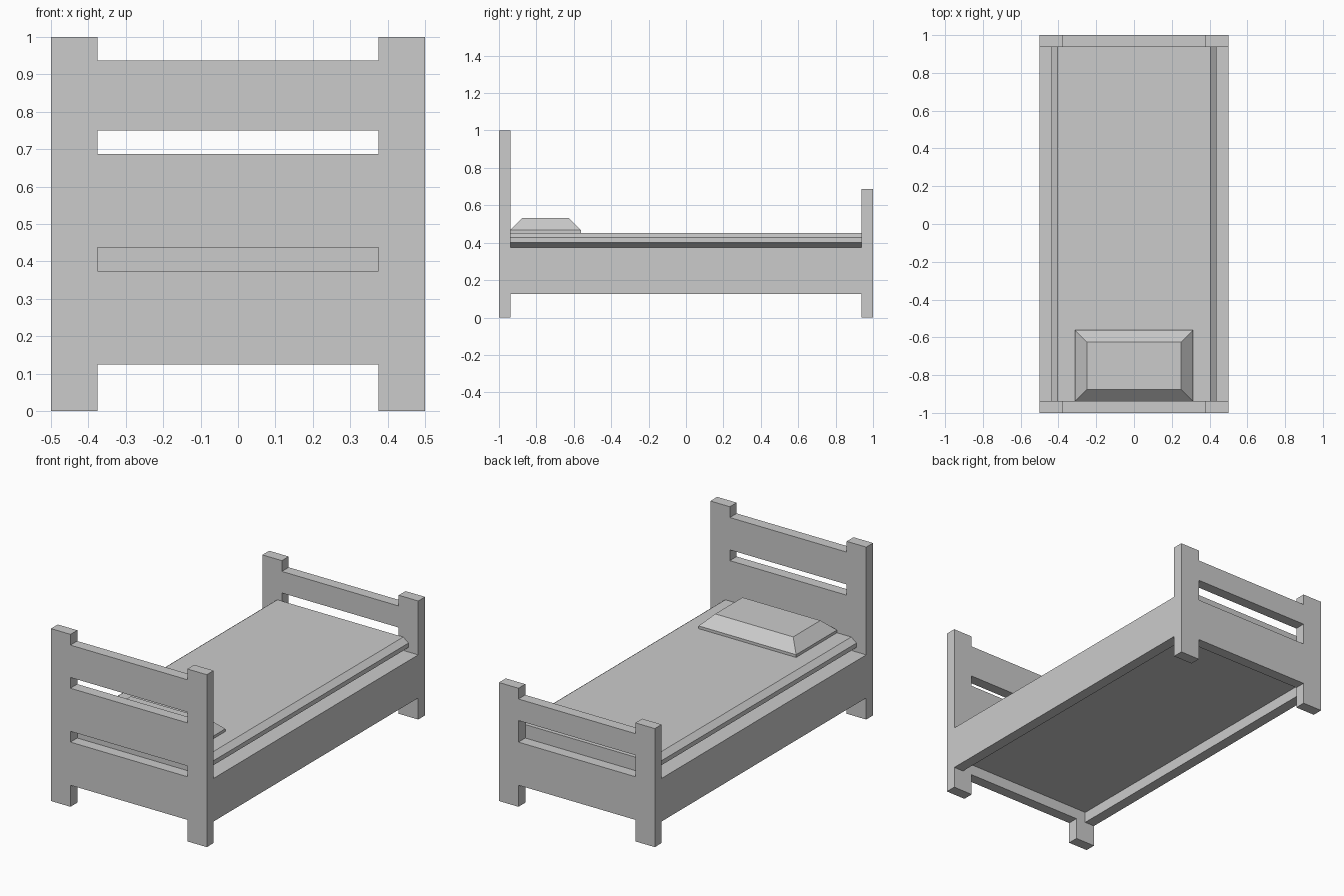
import bpy, bmesh
from mathutils import Matrix

if "Cube" in bpy.data.objects:
    bpy.data.objects.remove(bpy.data.objects["Cube"])

T = 0.0625   # board thickness, the basic unit of the bed
W = 0.375    # inner edge of the posts


def finish(name, bm):
    bmesh.ops.recalc_face_normals(bm, faces=bm.faces)
    for f in bm.faces:
        f.smooth = False
    mesh = bpy.data.meshes.new(name)
    bm.to_mesh(mesh)
    bm.free()
    obj = bpy.data.objects.new(name, mesh)
    bpy.context.collection.objects.link(obj)
    return obj


def box_bm(x0, x1, y0, y1, z0, z1):
    bm = bmesh.new()
    size = Matrix.Diagonal((x1 - x0, y1 - y0, z1 - z0, 1))
    mid = Matrix.Translation(((x0 + x1) / 2, (y0 + y1) / 2, (z0 + z1) / 2))
    bmesh.ops.create_cube(bm, size=1, matrix=mid @ size)
    return bm


def end_board(name, y, height, slots):
    """Board with two posts, cut out below and above, with see-through slots."""
    top = height - T
    outline = [(-.5, 0), (-W, 0), (-W, .125), (W, .125), (W, 0), (.5, 0),
               (.5, height), (W, height), (W, top), (-W, top), (-W, height), (-.5, height)]
    holes = [[(-W, a), (W, a), (W, b), (-W, b)] for a, b in slots]
    curve = bpy.data.curves.new(name + "_profile", 'CURVE')
    curve.dimensions = '2D'
    curve.fill_mode = 'BOTH'
    curve.extrude = T / 2
    for loop in [outline] + holes:
        spline = curve.splines.new('POLY')
        spline.points.add(len(loop) - 1)
        for point, (x, z) in zip(spline.points, loop):
            point.co = (x, z, 0, 1)
        spline.use_cyclic_u = True
    temp = bpy.data.objects.new(name + "_profile", curve)
    mesh = bpy.data.meshes.new_from_object(temp)
    bm = bmesh.new()
    bm.from_mesh(mesh)
    bpy.data.objects.remove(temp)
    bpy.data.meshes.remove(mesh)
    bmesh.ops.remove_doubles(bm, verts=bm.verts, dist=1e-4)
    # stand the flat profile upright
    bm.transform(Matrix.Translation((0, y, 0)) @ Matrix.Rotation(1.5707963, 4, 'X'))
    return finish(name, bm)


# Head and foot boards
end_board("headboard", -1 + T / 2, 1.0, [(.375, .4375), (.6875, .75)])
end_board("footboard", 1 - T / 2, .6875, [(.375, .5)])

# Side rails
L = 1 - T
for side, x in (("left", -.5), ("right", .5 - T)):
    finish(side + "_side_rail", box_bm(x, x + T, -L, L, .125, .375))

# Base under the mattress, slightly recessed from below
finish("bed_base", box_bm(-.4375, .4375, -L, L, .1875, .375))

# Mattress with bevelled long edges
half = [(.404, .375), (.4375, .401), (.4375, .427), (.404, .453)]
profile = half + [(-x, z) for x, z in reversed(half)]
bm = bmesh.new()
face = bm.faces.new([bm.verts.new((x, -L, z)) for x, z in profile])
ext = bmesh.ops.extrude_face_region(bm, geom=[face], use_keep_orig=True)
bmesh.ops.translate(bm, vec=(0, 2 * L, 0),
                    verts=[v for v in ext["geom"] if isinstance(v, bmesh.types.BMVert)])
finish("mattress", bm)

# Pillow with sloped sides
bm = box_bm(-.3125, .3125, -L, -.5625, .453, .469)
bm.normal_update()
top = [f for f in bm.faces if f.normal.z > .9]
bmesh.ops.inset_region(bm, faces=top, thickness=T, use_even_offset=True)
bmesh.ops.translate(bm, verts=top[0].verts[:], vec=(0, 0, T))
finish("pillow", bm)
